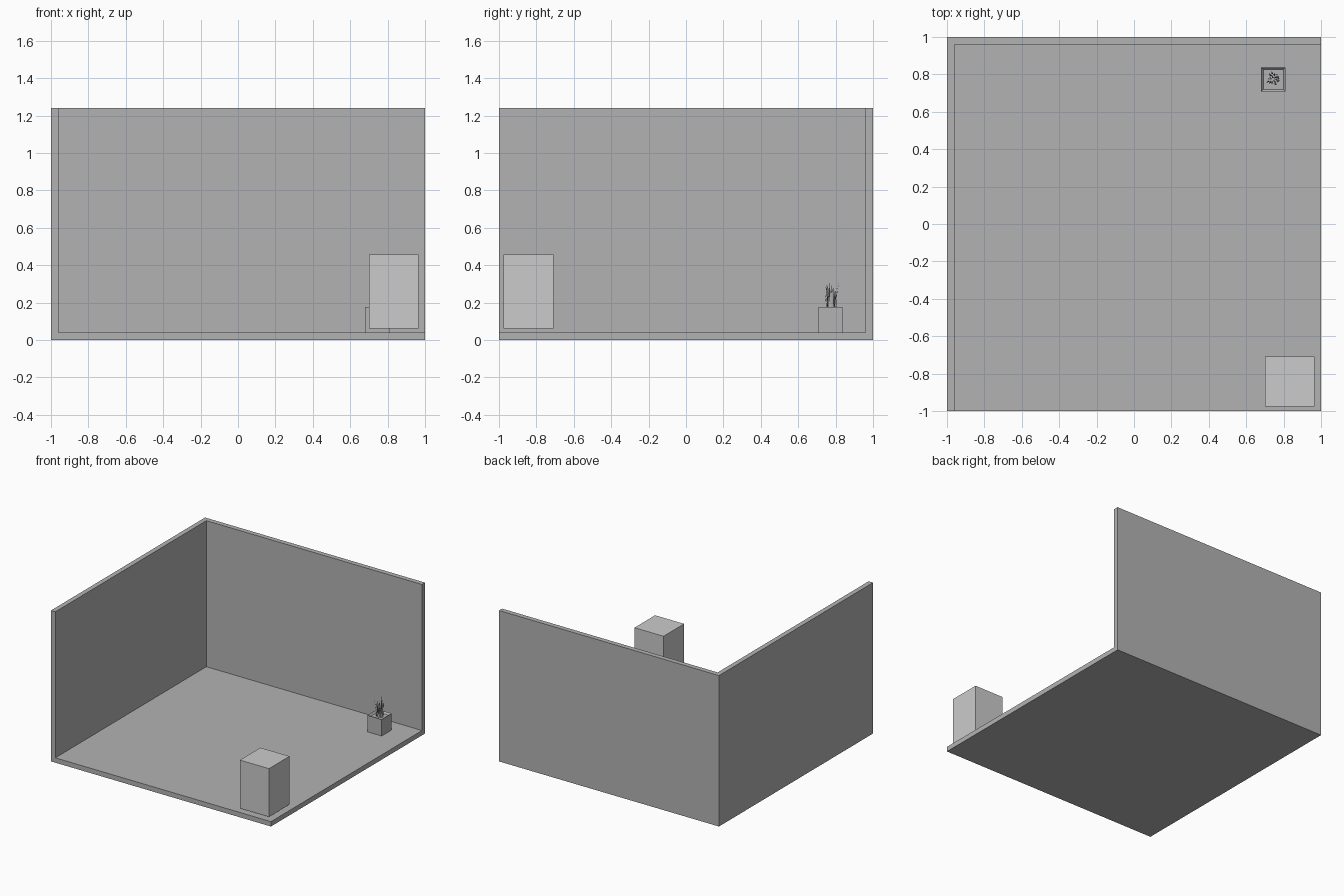
import bpy, bmesh, math, random
from mathutils import Vector

if "Cube" in bpy.data.objects:
    bpy.data.objects.remove(bpy.data.objects["Cube"])

random.seed(4)


def material(name, grey):
    mat = bpy.data.materials.new(name)
    mat.diffuse_color = (grey, grey, grey, 1)
    mat.use_nodes = True
    mat.node_tree.nodes["Principled BSDF"].inputs["Base Color"].default_value = mat.diffuse_color
    return mat


DARK = material("dark_grey", 0.45)


def link(name, bm, mat=None):
    mesh = bpy.data.meshes.new(name)
    bmesh.ops.recalc_face_normals(bm, faces=bm.faces)
    bm.to_mesh(mesh)
    bm.free()
    if mat:
        mesh.materials.append(mat)
    ob = bpy.data.objects.new(name, mesh)
    bpy.context.collection.objects.link(ob)
    return ob


def box_bm(lo, hi):
    bm = bmesh.new()
    bmesh.ops.create_cube(bm, size=1)
    for v in bm.verts:
        v.co = Vector([lo[i] if v.co[i] < 0 else hi[i] for i in range(3)])
    return bm


# Room shell: block with the open interior cut away, leaving floor, left and back walls
room = link("room_shell", box_bm((-1, -1, 0), (1, 1, 1.24)), DARK)
cutter = link("room_cutter", box_bm((-0.96, -1.5, 0.04), (1.5, 0.96, 2)), DARK)
cutter.hide_render = True
cutter.hide_viewport = True
cut = room.modifiers.new("open_room", 'BOOLEAN')
cut.operation = 'DIFFERENCE'
cut.solver = 'EXACT'
cut.object = cutter

# Lighter block in the front right corner, slightly above the floor
link("corner_block", box_bm((0.70, -0.975, 0.06), (0.964, -0.708, 0.456)))

# Square planter with a rim and recessed soil
bm = box_bm((0.68, 0.708, 0.04), (0.81, 0.838, 0.176))
bm.normal_update()
top = max(bm.faces, key=lambda f: f.calc_center_median().z)
bmesh.ops.inset_individual(bm, faces=[top], thickness=0.012, use_even_offset=True)
for v in top.verts:
    v.co.z -= 0.015
link("planter", bm, DARK)

# Grass tuft: thin tapered blades curving outward
bm = bmesh.new()
centre = Vector((0.747, 0.775, 0.161))
SEGS = 4
BLADES = 28
for i in range(BLADES):
    a = i * 2.4 + random.uniform(-0.3, 0.3)
    out = Vector((math.cos(a), math.sin(a), 0))
    side = Vector((-out.y, out.x, 0))
    base = centre + out * 0.028 * math.sqrt((i + 0.5) / BLADES)
    height = random.uniform(0.075, 0.15)
    lean = random.uniform(0.005, 0.02)
    prev = None
    for s in range(SEGS):
        t = s / SEGS
        p = base + out * lean * t * t + Vector((0, 0, height * t))
        w = side * 0.005 * (1 - 0.7 * t)
        pair = (bm.verts.new(p - w), bm.verts.new(p + w))
        if prev:
            bm.faces.new((prev[0], prev[1], pair[1], pair[0]))
        prev = pair
    tip = bm.verts.new(base + out * lean + Vector((0, 0, height)))
    bm.faces.new((prev[0], prev[1], tip))
link("grass_blades", bm, DARK)
